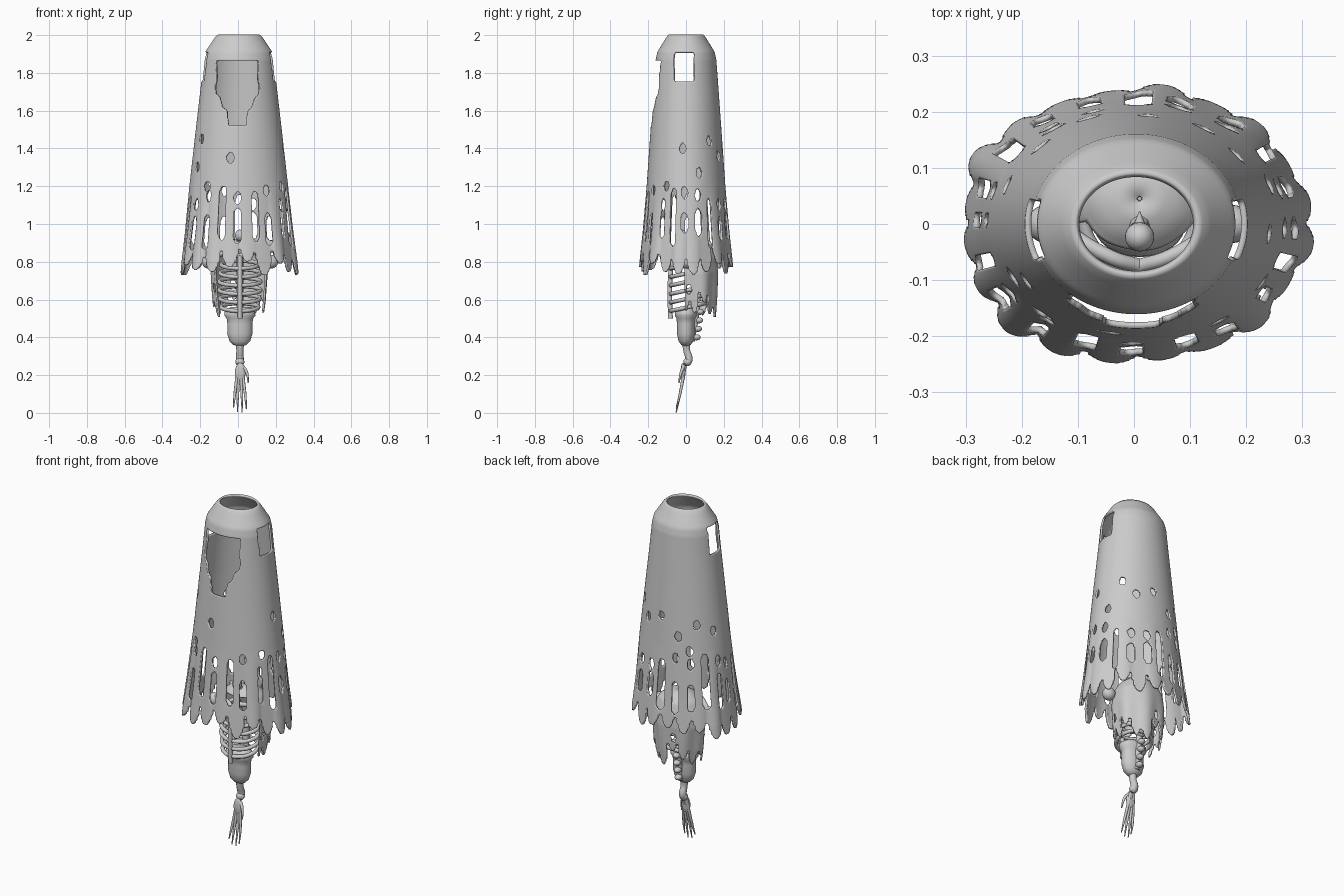
import bpy, bmesh, math, random
from mathutils import Vector

if "Cube" in bpy.data.objects:
    bpy.data.objects.remove(bpy.data.objects["Cube"])

random.seed(7)
CX = 0.01  # the inner body hangs slightly right of centre


def lerp_table(table, t):
    # table rows: (key, values...), keys descending
    if t >= table[0][0]:
        return table[0][1:]
    for a, b in zip(table, table[1:]):
        if t >= b[0]:
            f = (a[0] - t) / (a[0] - b[0])
            return tuple(u + (v - u) * f for u, v in zip(a[1:], b[1:]))
    return table[-1][1:]


def finish(obj):
    bpy.ops.object.select_all(action='DESELECT')
    obj.select_set(True)
    bpy.context.view_layer.objects.active = obj
    bpy.ops.object.shade_smooth_by_angle(angle=math.radians(50))
    return obj


def shell(name, profile, cols, rows, cut, bulge, centre, thick, keep_top):
    """Elliptic cloth sheet; faces where cut(angle, z, x, y) is true are removed."""
    top, bottom = profile[0][0], profile[-1][0]
    bm = bmesh.new()
    grid = []
    for j in range(rows + 1):
        z = top + (bottom - top) * j / rows
        rx, ry = lerp_table(profile, z)
        ring = []
        for i in range(cols):
            a = 2 * math.pi * i / cols          # 0 = front, pi/2 = right
            k = bulge(a, z)
            ring.append(bm.verts.new((centre[0] + (rx + k) * math.sin(a),
                                      centre[1] - (ry + k) * math.cos(a), z)))
        grid.append(ring)
    for j in range(rows):
        for i in range(cols):
            n = (i + 1) % cols
            q = (grid[j][i], grid[j + 1][i], grid[j + 1][n], grid[j][n])
            c = sum((v.co for v in q), Vector()) / 4
            if not cut(2 * math.pi * (i + .5) / cols, c.z, c.x, c.y):
                bm.faces.new(q)
    bmesh.ops.delete(bm, geom=[v for v in bm.verts if not v.link_faces], context='VERTS')
    edge = [v for v in bm.verts if v.is_boundary and v.co.z < keep_top]
    for _ in range(3):
        bmesh.ops.smooth_vert(bm, verts=edge, factor=0.5,
                              use_axis_x=True, use_axis_y=True, use_axis_z=True)
    me = bpy.data.meshes.new(name)
    bm.to_mesh(me)
    bm.free()
    obj = bpy.data.objects.new(name, me)
    bpy.context.collection.objects.link(obj)
    finish(obj)
    m = obj.modifiers.new("thickness", 'SOLIDIFY')
    m.thickness, m.offset = thick, 0
    return obj


def tube(name, pts, radius, taper=None, cyclic=False):
    cu = bpy.data.curves.new(name, 'CURVE')
    cu.dimensions, cu.bevel_depth, cu.bevel_resolution = '3D', radius, 3
    cu.use_fill_caps = True
    cu.resolution_u = 6
    sp = cu.splines.new('BEZIER')
    sp.bezier_points.add(len(pts) - 1)
    for k, (bp, p) in enumerate(zip(sp.bezier_points, pts)):
        bp.co = p
        bp.handle_left_type = bp.handle_right_type = 'AUTO'
        bp.radius = taper[k] if taper else 1
    sp.use_cyclic_u = cyclic
    obj = bpy.data.objects.new(name, cu)
    bpy.context.collection.objects.link(obj)
    bpy.ops.object.select_all(action='DESELECT')
    obj.select_set(True)
    bpy.context.view_layer.objects.active = obj
    bpy.ops.object.convert(target='MESH')
    return finish(bpy.context.object)


def ball(name, loc, scale):
    bpy.ops.mesh.primitive_uv_sphere_add(segments=24, ring_count=14, radius=1, location=loc)
    obj = bpy.context.object
    obj.name, obj.scale = name, scale
    return finish(obj)


# Tattered cloak: strips, slots, small tears and openings
N = 20
STEP = 2 * math.pi / N
flare = [random.uniform(-.006, .026) for _ in range(N)]
hem = [random.uniform(.72, .80) for _ in range(N)]
slots = []
for i in range(N):
    hi, lo = random.uniform(1.13, 1.21), random.uniform(.83, .92)
    if i % 3 == 1:
        spans = [(hi, lo)]
    else:
        spans = [(hi, hi - .06), (random.uniform(1.03, 1.09), lo + random.uniform(0, .06))]
    slots.append((random.uniform(-.012, .012) / .28, random.uniform(.012, .02), spans))
tears = [(-58, 1.45), (-62, 1.30), (-40, 1.20), (-11, 1.35), (85, 1.40), (130, 1.44),
         (60, 1.20), (150, 1.36), (175, 1.40), (200, 1.30), (225, 1.37), (215, 1.22),
         (250, 1.33), (110, 1.27)]
face_gap = [(1.86, .108), (1.76, .104), (1.735, .114), (1.69, .11), (1.67, .088),
            (1.62, .075), (1.60, .05), (1.52, .044)]


def wrap(a):
    return (a + math.pi) % (2 * math.pi) - math.pi


def cloak_bulge(a, z):
    f = min(1, max(0, (1.22 - z) / .42))
    i = int(a / STEP) % N
    return f * flare[i] * math.sin(math.pi * (a / STEP % 1)) ** .7


def cloak_cut(a, z, x, y):
    if y < 0 and 1.52 < z < 1.86 and abs(x + .003) < lerp_table(face_gap, z)[0]:
        return True                                           # front opening
    if 1.76 < z < 1.905 and -.06 < y < .04:
        return True                                           # side windows
    i = int(a / STEP) % N
    s = abs((a / STEP % 1) * 2 - 1)
    if z < hem[i] + .085 * s ** 2.5:
        return True                                           # toothed hem
    k = round(a / STEP) % N
    off, w, spans = slots[k]
    d = abs(wrap(a - k * STEP - off)) * .26
    for hi, lo in spans:
        t = min(hi - z, z - lo)
        if t > 0 and d < w * min(1, math.sqrt(t / .025)):
            return True
    for deg, tz in tears:
        d = wrap(a - math.radians(deg)) * .21
        if (d / .015) ** 2 + ((z - tz) / .024) ** 2 < 1:
            return True
    return False


shell("tattered_cloak",
      [(2.0, .105, .088), (1.985, .122, .10), (1.91, .172, .146), (1.87, .181, .155),
       (1.75, .193, .164), (1.5, .222, .182), (1.2, .256, .203), (.95, .280, .222),
       (.8, .297, .236), (.7, .307, .245)],
      210, 150, cloak_cut, cloak_bulge, (0.004, 0), .011, 1.97)

# Inner shroud: domed back cover, open over the ribs
tips = [random.uniform(.50, .60) for _ in range(14)]


def shroud_cut(a, z, x, y):
    w = abs(wrap(a))
    if z < .87 and w < math.radians(62):
        return True
    t = a / (2 * math.pi) * 14
    if z < tips[int(t) % 14] + .06 * abs(t % 1 * 2 - 1) ** 2:
        return True
    for deg, tz in [(75, .65), (195, .68), (285, .66)]:
        if (wrap(a - math.radians(deg)) * .13 / .013) ** 2 + ((z - tz) / .025) ** 2 < 1:
            return True
    return False


shell("inner_shroud",
      [(.92, .004, .004), (.912, .045, .04), (.90, .075, .065), (.87, .11, .095),
       (.82, .137, .112), (.74, .146, .118), (.6, .136, .112), (.48, .122, .103)],
      96, 56, shroud_cut, lambda a, z: .005 * math.sin(7 * a) * min(1, (.92 - z) * 4),
      (CX, .045), .01, .9)

# Ribs and breastbone
for i in range(6):
    z = .54 + .045 * i
    r = .098 + .012 * math.sin(math.pi * i / 5)
    pts = [(CX + r * math.sin(a), .01 - .09 * math.cos(a), z + .02 * (1 - math.cos(a)))
           for a in (k * math.pi / 6 for k in range(12))]
    tube("rib", pts, .011, cyclic=True)
tube("breastbone", [(CX, -.082, .50), (CX, -.086, .65), (CX, -.075, .83)], .013)

# Spine with knobs, neck ball and spike
tube("spine", [(CX, .03, .38), (CX, .06, .6), (CX, .05, .78), (CX, -.01, .93)], .018)
for i in range(10):
    z = .40 + .045 * i
    ball("vertebra", (CX, .056 + .02 * math.sin(i / 9 * math.pi), z), (.02, .022, .016))
ball("neck_ball", (CX, -.023, .94), (.026, .026, .03))
tube("neck_spike", [(CX, -.01, .93), (CX, .022, .94)], .014, [1, .1])

# Collar bones and shoulder stubs
for s in (-1, 1):
    tube("collar_bone", [(CX, -.075, .83), (CX + s * .05, -.06, .85), (CX + s * .15, 0, .82)], .013)
    ball("shoulder", (CX + s * .165, 0, .80), (.037, .034, .036))

# Abdomen
prof = [(.352, .012), (.36, .035), (.38, .055), (.42, .067), (.47, .066), (.5, .07),
        (.515, .082), (.535, .08), (.56, .05)]
bm = bmesh.new()
vs = [bm.verts.new((r, 0, z)) for z, r in prof]
es = [bm.edges.new(p) for p in zip(vs, vs[1:])]
bmesh.ops.spin(bm, geom=vs + es, cent=(0, 0, 0), axis=(0, 0, 1), angle=2 * math.pi, steps=32)
bmesh.ops.remove_doubles(bm, verts=bm.verts, dist=1e-4)
bmesh.ops.holes_fill(bm, edges=[e for e in bm.edges if e.is_boundary], sides=0)
bmesh.ops.recalc_face_normals(bm, faces=bm.faces)
me = bpy.data.meshes.new("abdomen")
bm.to_mesh(me)
bm.free()
abdomen = bpy.data.objects.new("abdomen", me)
bpy.context.collection.objects.link(abdomen)
abdomen.location, abdomen.scale = (CX, 0, 0), (1, .72, 1)
finish(abdomen)

# Tail stem and bony hand
tube("tail_stem", [(CX, 0, .38), (CX, .004, .33), (CX, .015, .28), (CX, 0, .255)], .021, [1.1, .9, 1, .8])
ball("wrist", (CX, .008, .27), (.024, .022, .022))
ball("palm", (CX + .002, -.016, .215), (.028, .013, .05))
for dx, z in ((-.033, .03), (-.013, .005), (.012, .002), (.034, .02)):
    tube("finger", [(CX + dx * .3, -.005, .25), (CX + dx * .6, -.02, .16),
                    (CX + dx * .85, -.034, .09), (CX + dx, -.052, z)], .009, [1, .9, .75, .3])
tube("thumb", [(CX + .012, -.01, .25), (CX + .034, -.024, .22), (CX + .045, -.038, .16)], .009, [1, .9, .4])
